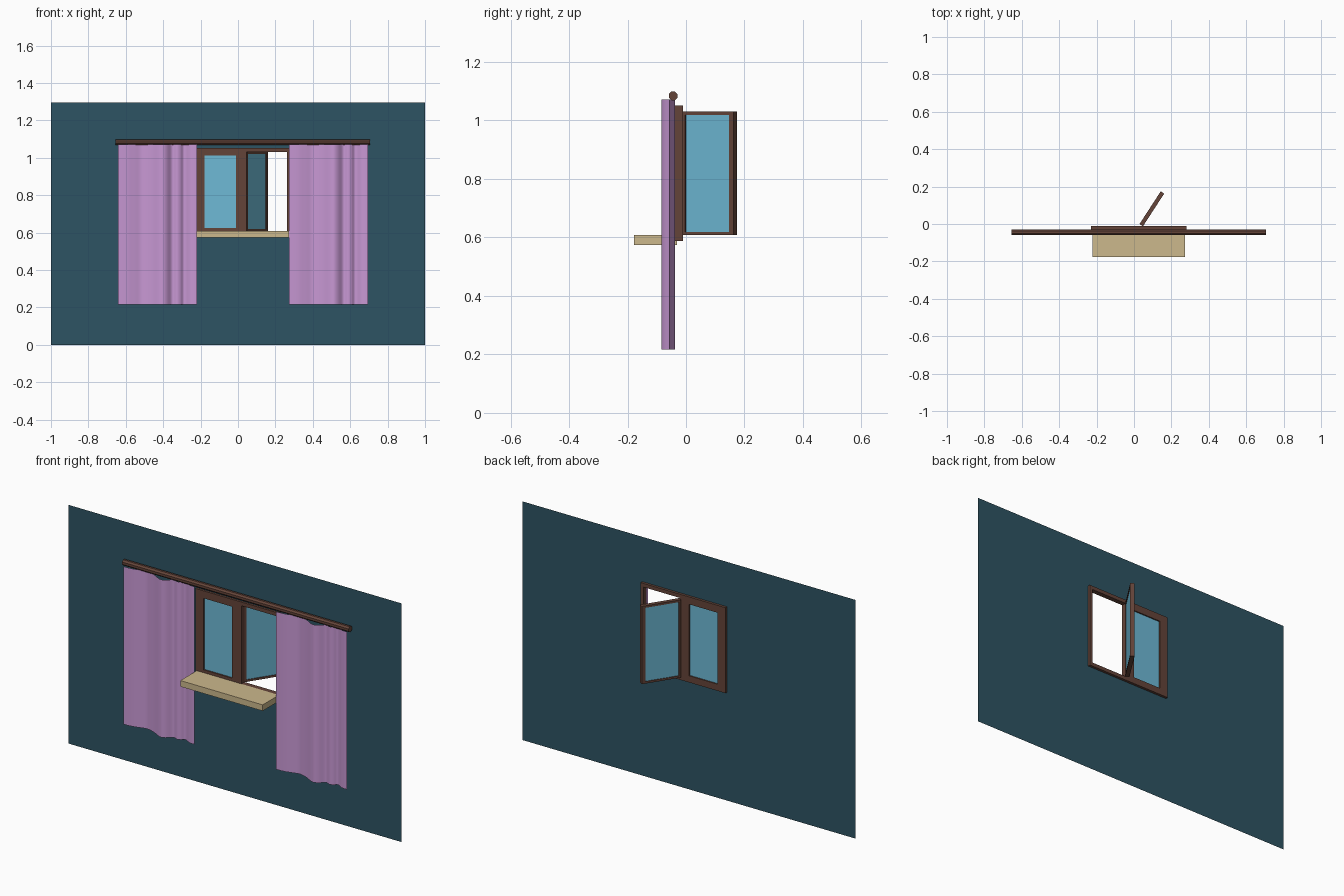
import bpy, bmesh, math
from mathutils import Matrix, Vector

if "Cube" in bpy.data.objects:
    bpy.data.objects.remove(bpy.data.objects["Cube"])


def material(name, rgb):
    m = bpy.data.materials.new(name)
    lin = [(c / 255 / 12.92) if c < 11 else ((c / 255 + 0.055) / 1.055) ** 2.4 for c in rgb]
    m.diffuse_color = (*lin, 1)
    m.use_nodes = True
    m.node_tree.nodes["Principled BSDF"].inputs["Base Color"].default_value = m.diffuse_color
    return m


WALL = material("dark teal", (45, 84, 99))
WOOD = material("brown wood", (100, 68, 57))
GLASS = material("blue glass", (110, 186, 214))
CLOTH = material("lilac cloth", (200, 152, 212))
STONE = material("tan sill", (204, 184, 140))


def finish(name, bm, mat, matrix=None):
    me = bpy.data.meshes.new(name)
    bm.to_mesh(me)
    bm.free()
    me.materials.append(mat)
    ob = bpy.data.objects.new(name, me)
    if matrix:
        ob.matrix_world = matrix
    bpy.context.collection.objects.link(ob)
    return ob


def boxes(name, mat, spans, matrix=None):
    """One object made of boxes, each (x0, x1, y0, y1, z0, z1)."""
    bm = bmesh.new()
    for x0, x1, y0, y1, z0, z1 in spans:
        m = Matrix.Translation(((x0 + x1) / 2, (y0 + y1) / 2, (z0 + z1) / 2)) \
            @ Matrix.Diagonal((x1 - x0, y1 - y0, z1 - z0, 1))
        bmesh.ops.create_cube(bm, size=1, matrix=m)
    return finish(name, bm, mat, matrix)


# wall: a flat sheet with an opening for the window
bm = bmesh.new()
xs, zs = (-1, -0.2, 0.27, 1), (0, 0.6, 1.04, 1.295)
grid = [[bm.verts.new((x, -0.025, z)) for z in zs] for x in xs]
for i in range(3):
    for j in range(3):
        if (i, j) != (1, 1):
            bm.faces.new((grid[i][j], grid[i + 1][j], grid[i + 1][j + 1], grid[i][j + 1]))
finish("wall", bm, WALL)

# fixed frame: posts, then rails of the closed left half and the open right half
F, B = -0.037, -0.011
boxes("window_frame", WOOD, [
    (-0.23, -0.18, F, B, 0.588, 1.052),
    (-0.01, 0.046, F, B, 0.588, 1.052),
    (0.262, 0.28, F, B, 0.588, 1.052),
    (-0.18, -0.01, F, B, 1.012, 1.052),
    (-0.18, -0.01, F, B, 0.588, 0.624),
    (0.046, 0.262, F, B, 1.032, 1.052),
    (0.046, 0.262, F, B, 0.588, 0.608)])
boxes("left_pane", GLASS, [(-0.181, -0.009, -0.03, -0.018, 0.623, 1.013)])

# open sash, swung outwards about the middle post
swing = Matrix.Translation((0.048, -0.012, 0)) @ Matrix.Rotation(math.radians(57), 4, 'Z')
L, T = 0.208, 0.022
boxes("open_sash", WOOD, [
    (0, 0.011, 0, T, 0.608, 1.03),
    (0.19, L, 0, T, 0.608, 1.03),
    (0.011, 0.19, 0, T, 1.019, 1.03),
    (0.011, 0.19, 0, T, 0.608, 0.619)], swing)
boxes("open_pane", GLASS, [(0.01, 0.191, 0.004, 0.018, 0.618, 1.02)], swing)

# sill
boxes("window_sill", STONE, [(-0.222, 0.272, -0.177, -0.03, 0.575, 0.608)])

# curtain rod, eight-sided
bm = bmesh.new()
bmesh.ops.create_cone(bm, cap_ends=True, segments=8, radius1=0.016, radius2=0.016, depth=1.36,
                      matrix=Matrix.Translation((0.025, -0.044, 1.084))
                      @ Matrix.Rotation(math.pi / 2, 4, 'Y') @ Matrix.Rotation(math.pi / 8, 4, 'Z'))
finish("curtain_rod", bm, WOOD)

# curtains: one fold profile (x, y), smoothed and stretched upwards
FOLDS = [(0, -0.066), (0.05, -0.062), (0.09, -0.052), (0.13, -0.043), (0.18, -0.058), (0.23, -0.083),
         (0.26, -0.076), (0.29, -0.05), (0.315, -0.058), (0.335, -0.052), (0.355, -0.038),
         (0.39, -0.056), (0.422, -0.058)]


def smooth_path(pts, steps=4):
    p = [Vector(q) for q in pts]
    p = [p[0]] + p + [p[-1]]
    out = []
    for a, b, c, d in zip(p, p[1:], p[2:], p[3:]):
        for k in range(steps):
            t = k / steps
            out.append(0.5 * (2 * b + (c - a) * t + (2 * a - 5 * b + 4 * c - d) * t * t
                              + (3 * b - a - 3 * c + d) * t ** 3))
    return out + [p[-1]]


for name, x0 in (("left_curtain", -0.642), ("right_curtain", 0.273)):
    bm = bmesh.new()
    cols = [[bm.verts.new((x0 + q.x, q.y, z)) for z in (0.216, 1.072)] for q in smooth_path(FOLDS)]
    for a, b in zip(cols, cols[1:]):
        bm.faces.new((a[0], b[0], b[1], a[1])).smooth = True
    finish(name, bm, CLOTH)
